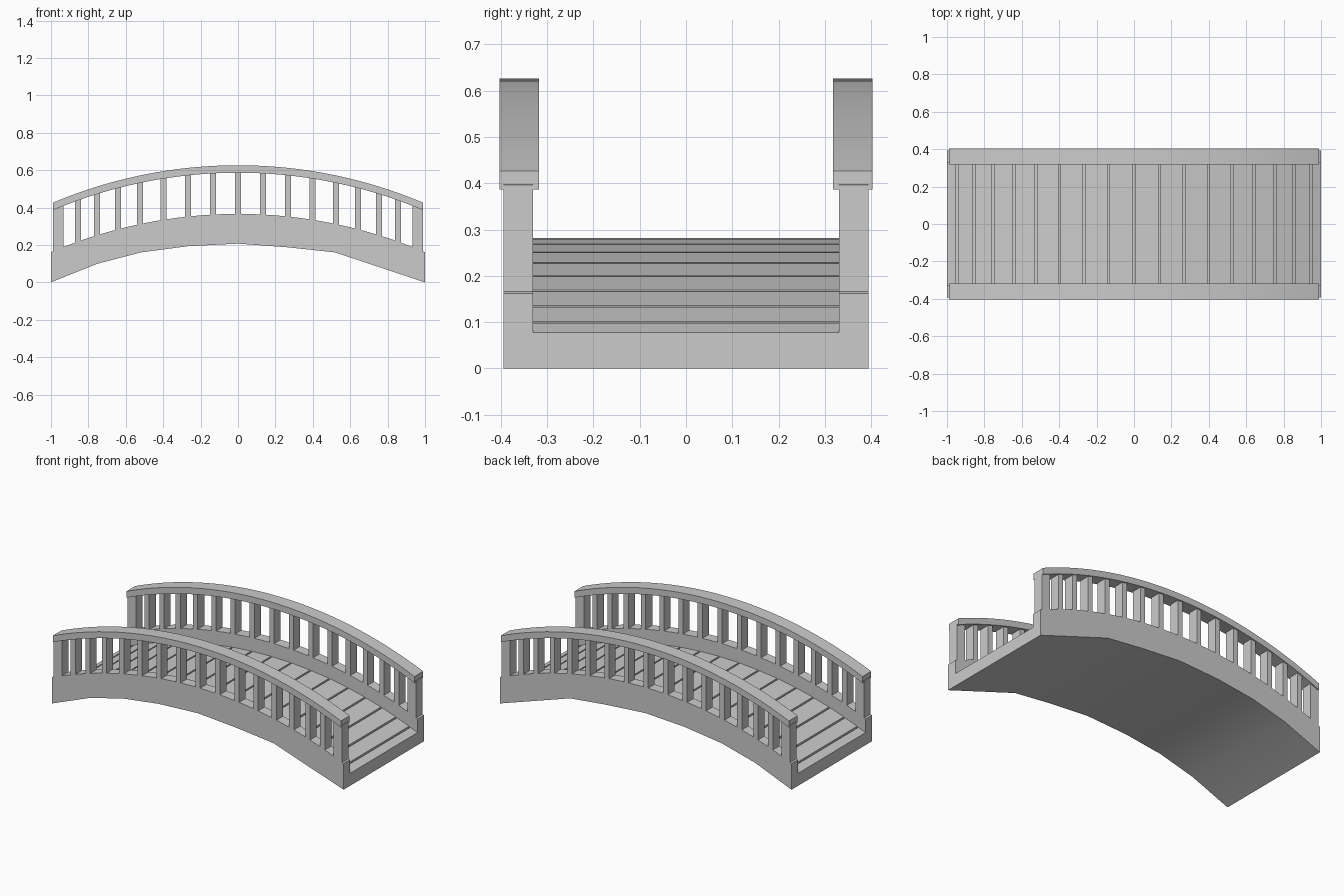
import bpy, bmesh, math

if "Cube" in bpy.data.objects:
    bpy.data.objects.remove(bpy.data.objects["Cube"])

R = 2.55                      # radius shared by all the arcs
WALL_IN, WALL_OUT = 0.33, 0.394


def arc(x, crown):
    return crown - (R - math.sqrt(R * R - x * x))


def spot(i):
    """Post / plank seam position number i, closer together near the ends."""
    return 0.135 * i - 0.00026 * i ** 3


def extrude_profile(name, points, y0, y1, smooth=False):
    """Closed XZ profile extruded from y0 to y1."""
    bm = bmesh.new()
    face = bm.faces.new([bm.verts.new((x, y0, z)) for x, z in points])
    ext = bmesh.ops.extrude_face_region(bm, geom=[face])
    verts = [g for g in ext["geom"] if isinstance(g, bmesh.types.BMVert)]
    bmesh.ops.translate(bm, verts=verts, vec=(0, y1 - y0, 0))
    bmesh.ops.recalc_face_normals(bm, faces=bm.faces)
    mesh = bpy.data.meshes.new(name)
    bm.to_mesh(mesh)
    bm.free()
    obj = bpy.data.objects.new(name, mesh)
    bpy.context.collection.objects.link(obj)
    if smooth:
        bpy.ops.object.select_all(action="DESELECT")
        obj.select_set(True)
        bpy.context.view_layer.objects.active = obj
        bpy.ops.object.shade_smooth_by_angle(angle=math.radians(20))
    return obj


def arc_points(half, crown, n=32):
    xs = [-half + 2 * half * i / n for i in range(n + 1)]
    return [(x, arc(x, crown)) for x in xs]


# faceted underside, right to left
underside = [(1, 0), (0.52, 0.16), (0.27, 0.187), (0, 0.207), (-0.27, 0.193),
             (-0.52, 0.16), (-0.75, 0.1), (-1, 0)]

# deck base between the walls
extrude_profile("deck_base", arc_points(1.0, 0.272) + underside, -WALL_IN, WALL_IN, True)

# planks, separated by narrow seams
edges = [spot(i) for i in range(-8, 9)]
edges = [-1.0] + edges + [1.0]
for k, (a, b) in enumerate(zip(edges, edges[1:])):
    a2 = a + (0.005 if k > 0 else 0)
    b2 = b - (0.005 if k < len(edges) - 2 else 0)
    top_a, top_b = arc(a2, 0.282), arc(b2, 0.282)
    extrude_profile(f"plank_{k + 1}", [(a2, top_a - 0.014), (a2, top_a),
                    (b2, top_b), (b2, top_b - 0.014)], -WALL_IN, WALL_IN)

for label, s in (("front", -1), ("back", 1)):
    # side wall
    extrude_profile(f"{label}_wall", arc_points(1.0, 0.366) + underside,
                    s * WALL_IN, s * WALL_OUT, True)
    # handrail
    rail = arc_points(0.988, 0.626) + arc_points(0.988, 0.586)[::-1]
    extrude_profile(f"{label}_handrail", rail, s * 0.318, s * 0.403, True)
    # balusters and wider end posts
    posts = [(spot(i), 0.016) for i in range(-7, 8)] + [(-0.961, 0.029), (0.961, 0.029)]
    for k, (x, w) in enumerate(posts):
        a, b = x - w, x + w
        extrude_profile(f"{label}_post_{k + 1}",
                        [(a, arc(a, 0.356)), (b, arc(b, 0.356)),
                         (b, arc(b, 0.596)), (a, arc(a, 0.596))],
                        s * WALL_IN, s * WALL_OUT)
